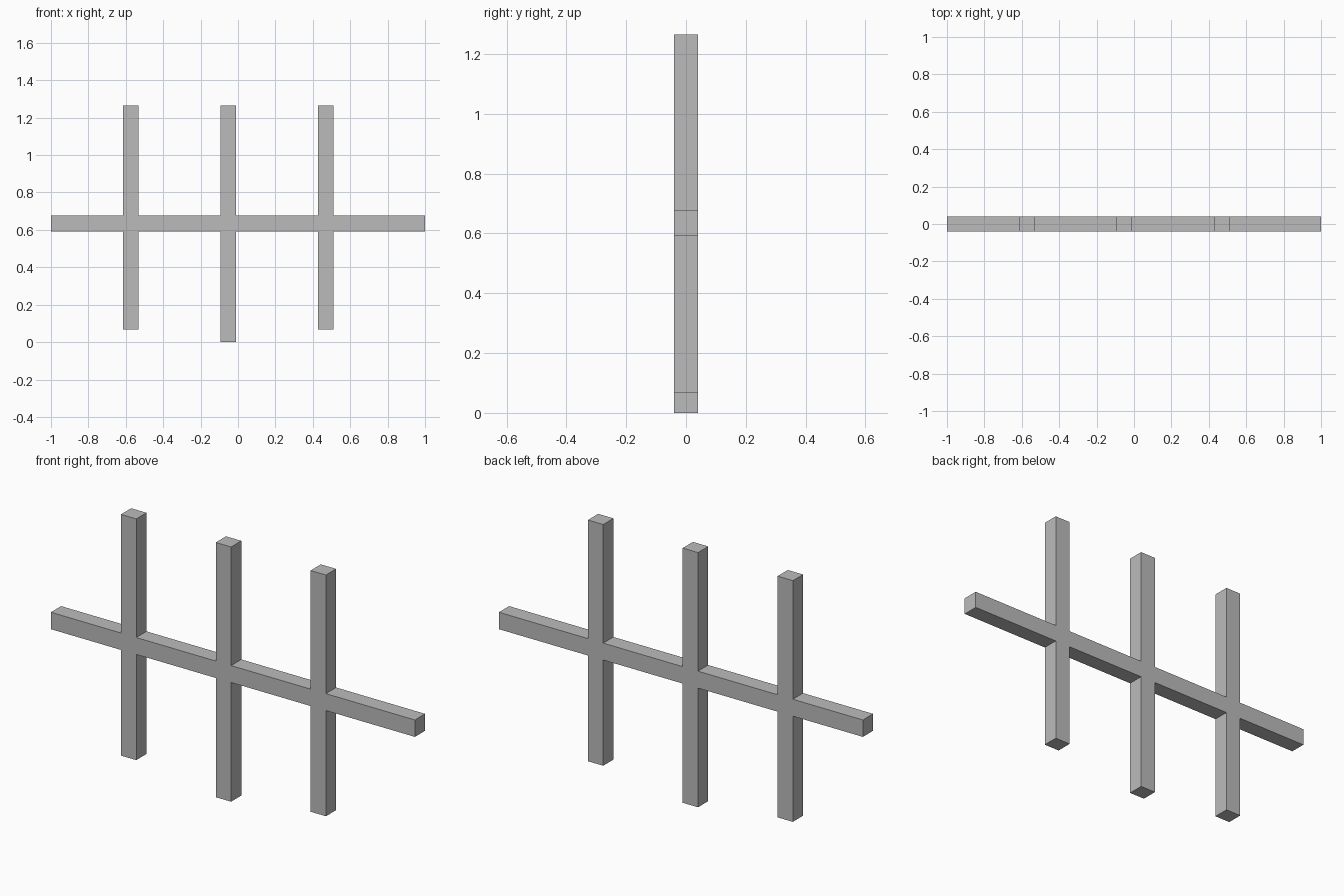
import bpy
import bmesh

cube = bpy.data.objects.get("Cube")
if cube:
    bpy.data.objects.remove(cube, do_unlink=True)

grey = bpy.data.materials.new("plain_grey")
grey.use_nodes = True
colour = (0.5, 0.5, 0.5, 1)
grey.diffuse_color = colour
grey.node_tree.nodes["Principled BSDF"].inputs["Base Color"].default_value = colour

HALF_POST = 0.042
HALF_DEPTH = 0.04
RAIL_BOTTOM, RAIL_TOP = 0.592, 0.676
POST_TOP = 1.265
# Post centre and foot height; the middle post reaches the ground
POSTS = [(-0.573, 0.067), (-0.052, 0), (0.469, 0.067)]

# Joined outline: along the underside of the rail, then back along its top
outline = [(-1, RAIL_BOTTOM)]
for x, foot in POSTS:
    a, b = x - HALF_POST, x + HALF_POST
    outline += [(a, RAIL_BOTTOM), (a, foot), (b, foot), (b, RAIL_BOTTOM)]
outline += [(1, RAIL_BOTTOM), (1, RAIL_TOP)]
for x, foot in reversed(POSTS):
    a, b = x - HALF_POST, x + HALF_POST
    outline += [(b, RAIL_TOP), (b, POST_TOP), (a, POST_TOP), (a, RAIL_TOP)]
outline.append((-1, RAIL_TOP))

# Extrude the outline through the depth of the bars
bm = bmesh.new()
face = bm.faces.new([bm.verts.new((x, -HALF_DEPTH, z)) for x, z in outline])
result = bmesh.ops.extrude_face_region(bm, geom=[face], use_keep_orig=True)
moved = [v for v in result["geom"] if isinstance(v, bmesh.types.BMVert)]
bmesh.ops.translate(bm, verts=moved, vec=(0, 2 * HALF_DEPTH, 0))
bmesh.ops.recalc_face_normals(bm, faces=bm.faces)

mesh = bpy.data.meshes.new("rail_with_posts")
bm.to_mesh(mesh)
bm.free()
mesh.materials.append(grey)
rail = bpy.data.objects.new("rail_with_posts", mesh)
bpy.context.collection.objects.link(rail)
